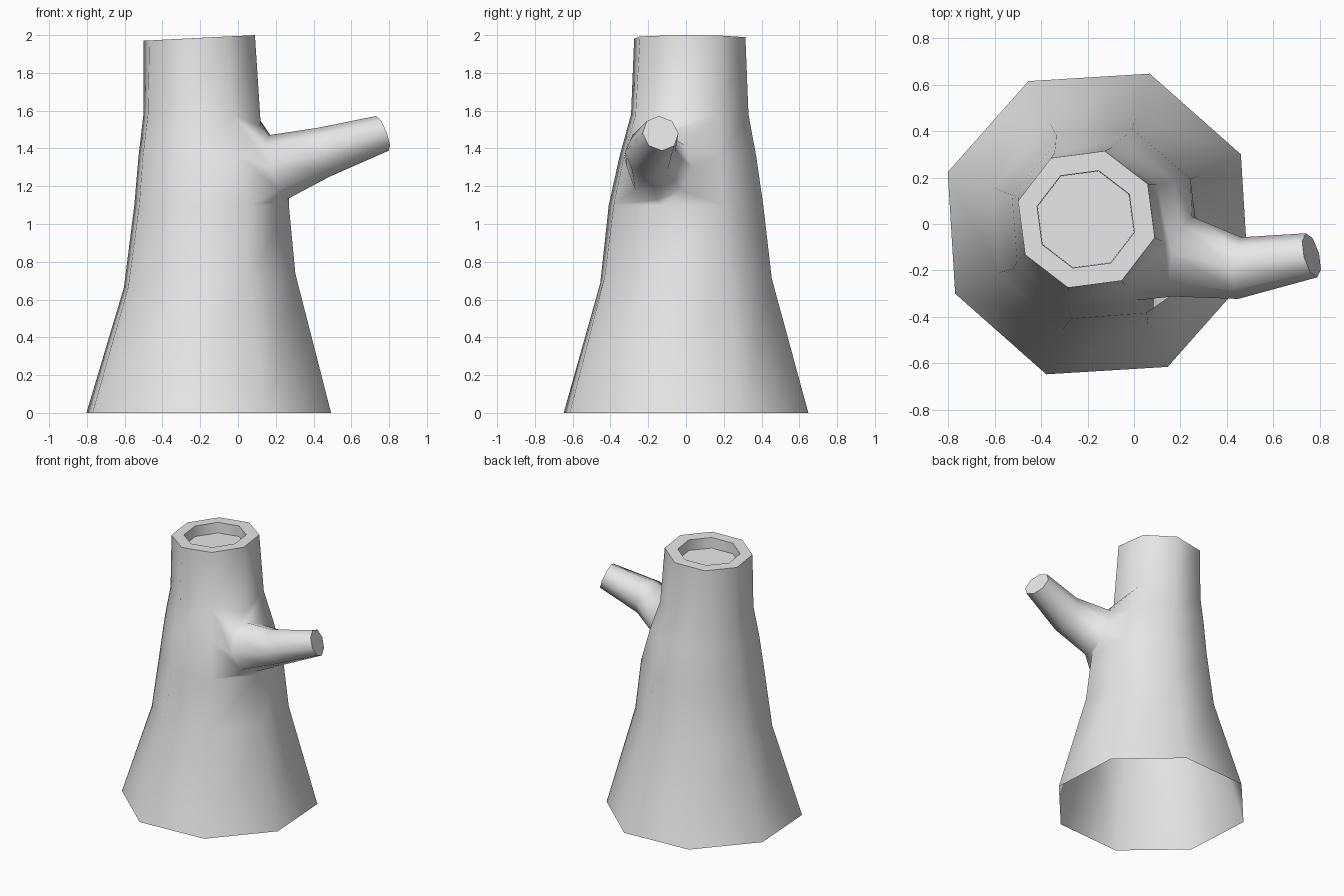
import bpy, bmesh, math
from mathutils import Vector

cube = bpy.data.objects.get("Cube")
if cube:
    bpy.data.objects.remove(cube, do_unlink=True)

SIDES = 8
bm = bmesh.new()


def trunk_ring(cx, cy, z, radius, turn, tilt=0.0):
    """Octagon around the trunk, optionally rising towards +x."""
    ring = []
    for k in range(SIDES):
        a = math.radians(turn + 45 * k)
        dx, dy = radius * math.cos(a), radius * math.sin(a)
        ring.append(bm.verts.new((cx + dx, cy + dy, z + tilt * dx)))
    return ring


def branch_ring(centre, axis, radius):
    """Octagon across the branch, starting from its underside."""
    axis = Vector(axis).normalized()
    side = Vector((0, 0, 1)).cross(axis).normalized()
    up = axis.cross(side)
    ring = []
    for k in range(SIDES):
        a = math.radians(45 * k - 90)
        offset = side * math.cos(a) + up * math.sin(a)
        ring.append(bm.verts.new(Vector(centre) + offset * radius))
    return ring


def bridge(a, b, skip=()):
    for k in range(SIDES):
        if k not in skip:
            n = (k + 1) % SIDES
            bm.faces.new((a[k], a[n], b[n], b[k]))


# Trunk wall, open at the bottom, then rim and shallow hollow on top
trunk = [
    trunk_ring(-0.155, 0.0, 0.0, 0.685, 26),
    trunk_ring(-0.15, 0.0, 0.70, 0.48, 26, 0.08),
    trunk_ring(-0.14, 0.0, 1.10, 0.43, 27),
    trunk_ring(-0.165, 0.01, 1.36, 0.38, 27),
    trunk_ring(-0.19, 0.02, 1.58, 0.325, 28),
    trunk_ring(-0.205, 0.02, 1.985, 0.305, 30, 0.05),
    trunk_ring(-0.208, 0.02, 1.985, 0.217, 30, 0.05),
    trunk_ring(-0.208, 0.02, 1.905, 0.215, 30, 0.05),
]
trunk[4][7].co.z -= 0.06
for i in range(len(trunk) - 1):
    # leave a socket of four faces for the branch
    bridge(trunk[i], trunk[i + 1], skip=(6, 7) if i in (2, 3) else ())
bm.faces.new(trunk[-1])

# Branch grown out of the socket
low, mid, high = trunk[2:5]
socket = [low[7], low[0], mid[0], high[0], high[7], high[6], mid[6], low[6]]
branch = [
    socket,
    branch_ring((0.21, -0.14, 1.30), (0.96, -0.22, 0.28), 0.177),
    branch_ring((0.455, -0.19, 1.38), (0.96, -0.05, 0.22), 0.133),
    branch_ring((0.765, -0.135, 1.48), (0.93, 0.24, 0.35), 0.098),
]
for a, b in zip(branch, branch[1:]):
    bridge(a, b)
bm.faces.new(branch[-1])

# Remove the unused vertex inside the socket
bm.verts.remove(mid[7])

mesh = bpy.data.meshes.new("tree_stump")
bm.to_mesh(mesh)
bm.free()
stump = bpy.data.objects.new("tree_stump", mesh)
bpy.context.collection.objects.link(stump)

# Plain grey material
grey = bpy.data.materials.new("light_grey")
grey.use_nodes = True
colour = (0.8, 0.8, 0.8, 1.0)
grey.diffuse_color = colour
grey.node_tree.nodes["Principled BSDF"].inputs["Base Color"].default_value = colour
mesh.materials.append(grey)

# Smooth bark, sharp rim and cut ends
bpy.ops.object.select_all(action="DESELECT")
stump.select_set(True)
bpy.context.view_layer.objects.active = stump
bpy.ops.object.shade_smooth_by_angle(angle=math.radians(62))
